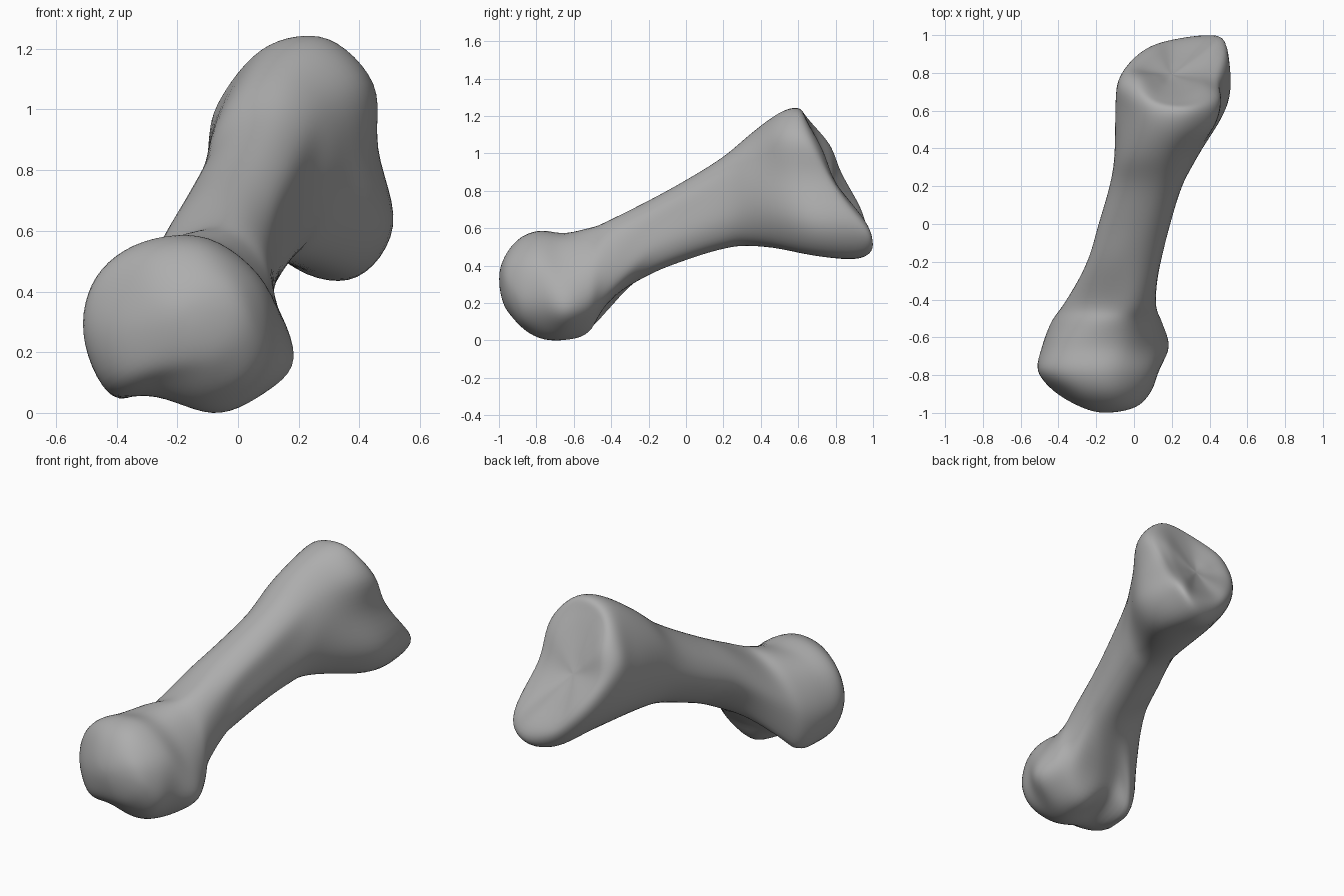
import bpy
import bmesh
import math
from mathutils import Vector

POINTS = 10      # control points around each cross-section
AROUND = 6       # subdivisions between neighbouring points
ALONG = 6        # subdivisions between neighbouring sections

default = bpy.data.objects.get("Cube")
if default:
    bpy.data.objects.remove(default, do_unlink=True)


def oval(y, left, right, bottom, top, lean=0):
    """Upright elliptical section at depth y, its top and bottom shifted sideways by lean."""
    ring = []
    for i in range(POINTS):
        angle = math.tau * i / POINTS + math.radians(10)
        across, up = math.cos(angle), math.sin(angle)
        ring.append(Vector(((left + right) / 2 + (right - left) / 2 * across + lean * abs(up), y,
                            (bottom + top) / 2 + (top - bottom) / 2 * up)))
    return ring


def outline(y, pairs):
    """Upright section drawn from x, z pairs."""
    return [Vector((x, y, z)) for x, z in pairs]


def slanted(points):
    """Section whose points lie at different depths."""
    return [Vector(p) for p in points]


def pole(x, y, z):
    return [Vector((x, y, z))] * POINTS


def blend(ring_a, ring_b, amount):
    return [a.lerp(b, amount) for a, b in zip(ring_a, ring_b)]


def spline(a, b, c, d, t):
    """Catmull-Rom point between b and c."""
    return (b * 2 + (c - a) * t + (a * 2 - b * 5 + c * 4 - d) * t ** 2
            + (b * 3 - a - c * 3 + d) * t ** 3) / 2


def smooth_ring(ring):
    n = len(ring)
    return [spline(ring[i - 1], ring[i], ring[(i + 1) % n], ring[(i + 2) % n], s / AROUND)
            for i in range(n) for s in range(AROUND)]


def opposite(ring):
    half = len(ring) // 2
    return ring[half:] + ring[:half]


# Rounded knuckle end with two lower condyles and a groove between them
knuckle_nose = outline(-.89, [(.09, .24), (.05, .42), (-.1, .54), (-.26, .53), (-.36, .44),
                              (-.42, .28), (-.37, .13), (-.24, .11), (-.1, .08), (.03, .12)])
knuckle_front = outline(-.78, [(.13, .22), (.09, .43), (-.1, .58), (-.32, .565), (-.47, .45),
                               (-.51, .27), (-.43, .08), (-.27, .055), (-.09, .01), (.05, .08)])
knuckle_middle = outline(-.65, [(.19, .18), (.1, .4), (-.06, .56), (-.27, .56), (-.42, .46),
                                (-.49, .25), (-.41, .05), (-.26, .08), (-.08, 0), (.08, .06)])
knuckle_back = outline(-.52, [(.15, .22), (.1, .44), (-.03, .59), (-.2, .585), (-.35, .48),
                              (-.44, .28), (-.39, .06), (-.25, .13), (-.08, .04), (.07, .11)])
knuckle_neck = outline(-.42, [(.115, .36), (.09, .55), (-.01, .64), (-.16, .595), (-.29, .5),
                              (-.37, .35), (-.33, .16), (-.23, .22), (-.08, .2), (.07, .23)])
knuckle = [pole(-.15, -1, .33), oval(-.97, -.28, .01, .18, .45), knuckle_nose,
           knuckle_front, knuckle_middle, knuckle_back, knuckle_neck]

# Slim shaft rising towards the back, fuller on one side
shaft = [oval(-.2, -.26, .13, .35, .75, .06), oval(0, -.2, .18, .43, .86, .06),
         oval(.2, -.14, .245, .49, .985, .05), oval(.36, -.11, .335, .505, 1.12, .025)]

# Flared socket end, slanted, with a hollow face and a blunt lower lobe
flare = slanted([(.445, .57, .87), (.415, .51, 1.09), (.26, .5, 1.215), (.08, .52, 1.19), (-.05, .57, 1.03),
                 (-.1, .62, .85), (-.03, .67, .65), (.17, .72, .49), (.38, .67, .46), (.5, .64, .62)])
rim = slanted([(.455, .75, .87), (.45, .65, 1.08), (.3, .605, 1.235), (.11, .62, 1.215), (-.03, .7, 1.08),
               (-.085, .76, .92), (.02, .88, .68), (.2, .91, .475), (.39, .94, .45), (.505, .89, .62)])
lip = slanted([(.39, .8, .84), (.38, .72, 1.04), (.26, .65, 1.17), (.12, .67, 1.15), (.02, .77, 1.05),
               (-.015, .83, .9), (.09, .935, .71), (.21, .98, .57), (.39, 1, .53), (.46, .97, .62)])
hollow = pole(.2, .79, .86)
socket = [flare, rim, lip, blend(lip, hollow, .5), hollow]

# Skin the sections into one continuous surface
rings = [smooth_ring(r) for r in knuckle + shaft + socket]
padded = [opposite(rings[1])] + rings + [opposite(rings[-2])]
skin = []
for k in range(1, len(padded) - 2):
    for s in range(ALONG):
        skin.append([spline(*points, s / ALONG) for points in zip(*padded[k - 1:k + 3])])
skin.append(rings[-1])

bm = bmesh.new()
rows = [[bm.verts.new(p) for p in row] for row in skin]
for low, high in zip(rows, rows[1:]):
    for i in range(len(low)):
        bm.faces.new((low[i - 1], low[i], high[i], high[i - 1]))
bmesh.ops.remove_doubles(bm, verts=bm.verts, dist=.0005)
for _ in range(4):
    bmesh.ops.smooth_vert(bm, verts=bm.verts, factor=.5,
                          use_axis_x=True, use_axis_y=True, use_axis_z=True)
bmesh.ops.recalc_face_normals(bm, faces=bm.faces)

# Stand the bone on the ground
ground = min(v.co.z for v in bm.verts)
bmesh.ops.translate(bm, verts=bm.verts, vec=Vector((0, 0, -ground)))

mesh = bpy.data.meshes.new("bone")
bm.to_mesh(mesh)
bm.free()
bone = bpy.data.objects.new("bone", mesh)
bpy.context.collection.objects.link(bone)

# Plain grey colour
grey = bpy.data.materials.new("bone grey")
grey.use_nodes = True
colour = (.42, .42, .42, 1)
grey.diffuse_color = colour
grey.node_tree.nodes["Principled BSDF"].inputs["Base Color"].default_value = colour
mesh.materials.append(grey)

for polygon in mesh.polygons:
    polygon.use_smooth = True
